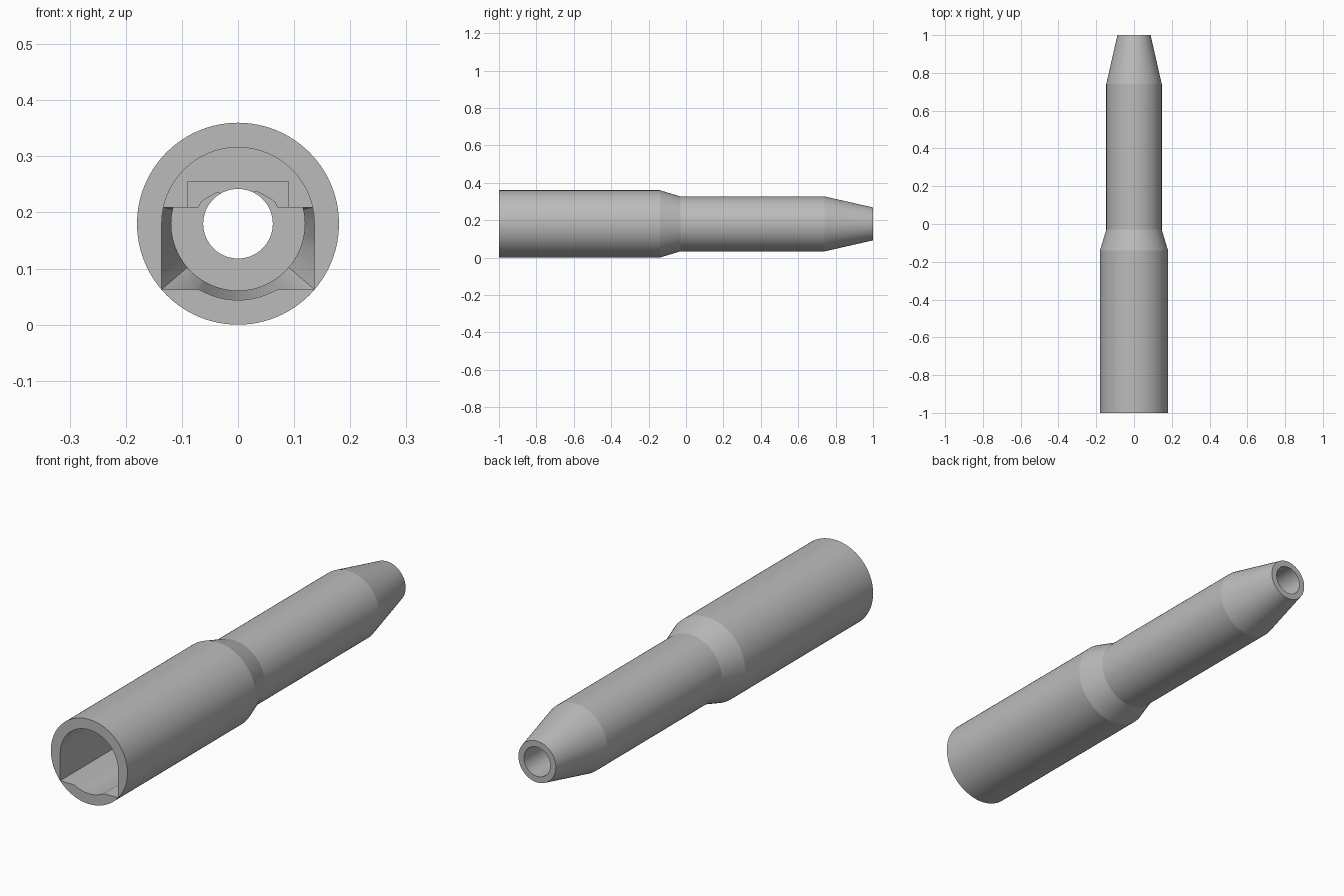
import bpy, bmesh
from math import sin, cos, radians, degrees, atan2, asin, hypot

cube = bpy.data.objects.get("Cube")
if cube:
    bpy.data.objects.remove(cube, do_unlink=True)

AXIS_Z = 0.18      # height of the sleeve axis
BORE = 0.062       # cable bore radius
SOCKET = 0.136     # socket radius at the open end
NECK = 0.119       # reduced cavity radius
FLOOR = 0.117      # flat socket floor below the axis
ROOF = 0.029       # lowered roof above the axis


def rounded(r):
    return lambda a: r


def socket(a):
    """Round top with square lower corners and a shallow floor groove."""
    if sin(a) >= 0:
        return SOCKET
    side = SOCKET / max(abs(cos(a)), 1e-6)
    floor = FLOOR / -sin(a)
    return max(SOCKET, min(side, floor))


def roofed(base, peak=True):
    """Clip a section under a flat roof, keeping a peak over the bore."""
    def radius(a):
        if sin(a) <= 0:
            return base(a)
        r = min(base(a), ROOF / sin(a))
        if peak:
            slope = 0.067 / (abs(cos(a)) * 0.5 + sin(a) * 0.866)
            r = max(r, BORE, min(slope, 0.076) if abs(cos(a)) < 0.925 else 0)
            if abs(cos(a)) < 0.5:
                r = max(BORE, ROOF / sin(a))
        return r
    return radius


def slotted(a):
    """Roofed socket with a rectangular key slot above it."""
    r = roofed(socket, False)(a)
    if sin(a) > 0:
        r = max(r, min(0.09 / max(abs(cos(a)), 1e-6), 0.075 / sin(a)))
    return r


# Angles: an even circle plus the exact section corners
corners = [atan2(-FLOOR, SOCKET), atan2(ROOF, 0.09), atan2(0.075, 0.09),
           asin(ROOF / SOCKET), asin(ROOF / NECK)]
angles = {round(i * 3.75, 3) for i in range(96)}
for c in corners:
    angles |= {round(degrees(c) % 360, 3), round((180 - degrees(c)) % 360, 3)}
angles = [radians(d) for d in sorted(angles)]

# Sections run along the outside, then back through the cavity
sections = [
    (-1.0, rounded(0.18)), (-0.14, rounded(0.18)),
    (-0.03, rounded(0.147)), (0.74, rounded(0.147)),
    (1.0, rounded(0.088)),
    (1.0, rounded(BORE)), (0.0, rounded(BORE)),
    (0.0, roofed(rounded(NECK))), (-0.2, roofed(rounded(NECK))),
    (-0.3, roofed(socket)),
    (-0.3, slotted), (-0.4, slotted),
    (-0.4, socket), (-1.0, socket),
]

bm = bmesh.new()
rings = [[bm.verts.new((radius(a) * cos(a), y, AXIS_Z + radius(a) * sin(a)))
          for a in angles] for y, radius in sections]
n = len(angles)
for k, ring in enumerate(rings):
    after = rings[(k + 1) % len(rings)]
    for i in range(n):
        j = (i + 1) % n
        bm.faces.new((ring[i], ring[j], after[j], after[i]))
bmesh.ops.remove_doubles(bm, verts=bm.verts, dist=1e-5)
bmesh.ops.recalc_face_normals(bm, faces=bm.faces)
mesh = bpy.data.meshes.new("connector_sleeve")
bm.to_mesh(mesh)
bm.free()

sleeve = bpy.data.objects.new("connector_sleeve", mesh)
bpy.context.collection.objects.link(sleeve)

# Plain grey plastic
grey = bpy.data.materials.new("grey_plastic")
grey.use_nodes = True
grey.diffuse_color = (0.5, 0.5, 0.5, 1)
grey.node_tree.nodes["Principled BSDF"].inputs["Base Color"].default_value = (0.5, 0.5, 0.5, 1)
mesh.materials.append(grey)

bpy.ops.object.select_all(action='DESELECT')
sleeve.select_set(True)
bpy.context.view_layer.objects.active = sleeve
bpy.ops.object.shade_smooth_by_angle(angle=radians(12))
